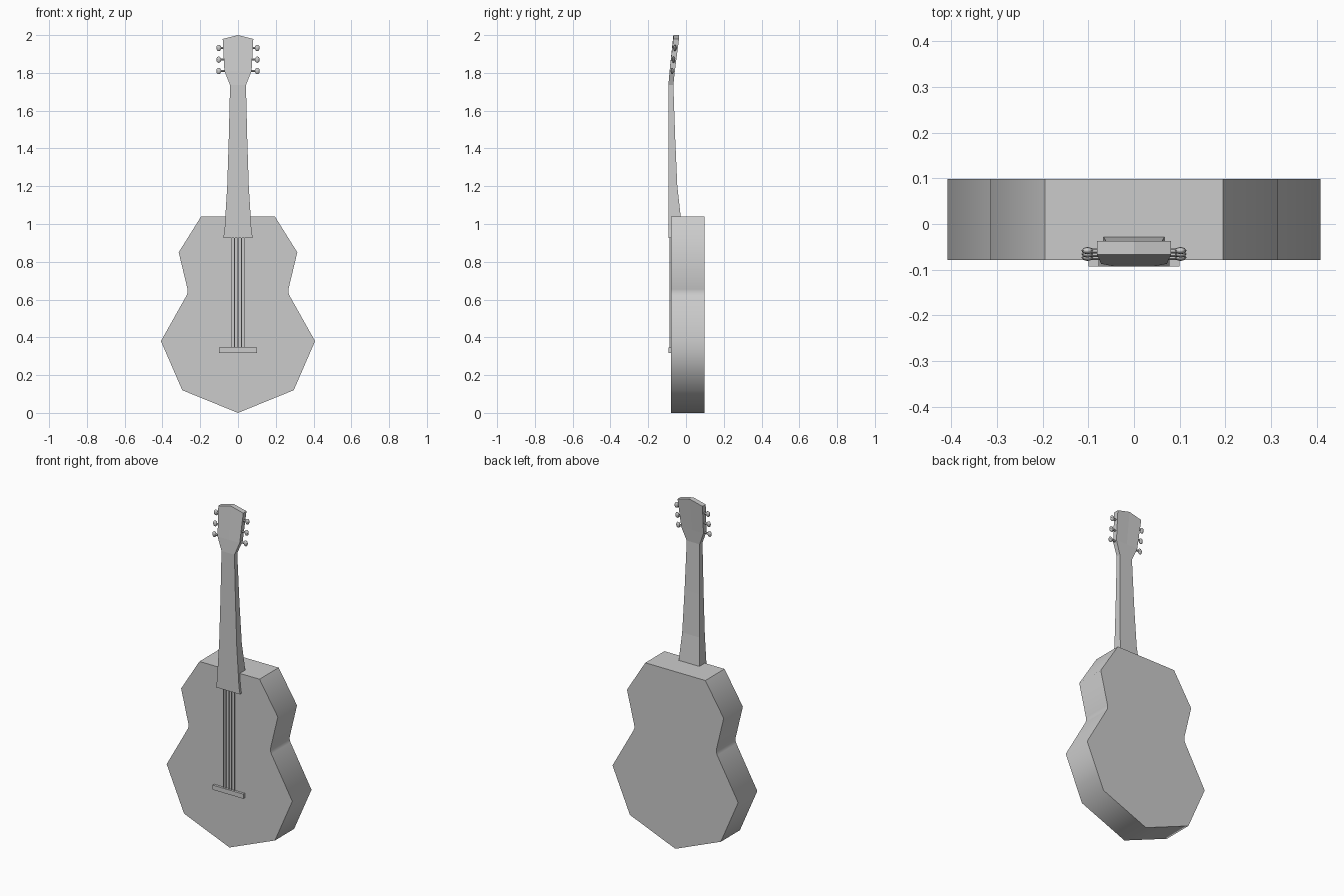
import bpy, bmesh
from math import radians, pi
from mathutils import Matrix, Vector

if "Cube" in bpy.data.objects:
    bpy.data.objects.remove(bpy.data.objects["Cube"])


def finish(name, bm, smooth=None):
    bmesh.ops.recalc_face_normals(bm, faces=bm.faces)
    mesh = bpy.data.meshes.new(name)
    bm.to_mesh(mesh)
    bm.free()
    ob = bpy.data.objects.new(name, mesh)
    bpy.context.collection.objects.link(ob)
    if smooth:
        bpy.ops.object.select_all(action='DESELECT')
        ob.select_set(True)
        bpy.context.view_layer.objects.active = ob
        bpy.ops.object.shade_smooth_by_angle(angle=radians(smooth))
    return ob


def box(name, x, y, z):
    bm = bmesh.new()
    size = Vector((x[1] - x[0], y[1] - y[0], z[1] - z[0]))
    mid = Vector((sum(x), sum(y), sum(z))) / 2
    bmesh.ops.create_cube(bm, size=1, matrix=Matrix.Translation(mid) @ Matrix.Diagonal(size).to_4x4())
    return finish(name, bm)


# Body: mirrored half outline, extruded front to back
half = [(0.295, 0.12), (0.408, 0.38), (0.272, 0.622), (0.266, 0.638),
        (0.267, 0.655), (0.314, 0.85), (0.195, 1.04)]
outline = [(0, 0)] + half + [(-x, z) for x, z in reversed(half)]
bm = bmesh.new()
face = bm.faces.new([bm.verts.new((x, -0.079, z)) for x, z in outline])
ext = bmesh.ops.extrude_face_region(bm, geom=[face])
bmesh.ops.translate(bm, vec=(0, 0.178, 0),
                    verts=[v for v in ext["geom"] if isinstance(v, bmesh.types.BMVert)])
finish("body", bm, 57)

# Neck and headstock: rows of z, half width, front y, back y, centre rise
rows = [(0.925, 0.078, -0.093, -0.07, 0),
        (0.97, 0.071, -0.093, -0.05, 0),
        (1.04, 0.067, -0.093, -0.028, 0),
        (1.2, 0.057, -0.093, -0.046, 0),
        (1.45, 0.049, -0.093, -0.057, 0),
        (1.735, 0.042, -0.093, -0.067, 0),
        (1.81, 0.072, -0.087, -0.059, 0),
        (1.98, 0.081, -0.067, -0.037, 0.02)]
bm = bmesh.new()
rings = []
for z, w, front, back, rise in rows:
    pts = [(-w, front, z), (0, front, z + rise), (w, front, z),
           (w, back, z), (0, back, z + rise), (-w, back, z)]
    rings.append([bm.verts.new(p) for p in pts])
for a, b in zip(rings, rings[1:]):
    for i in range(6):
        j = (i + 1) % 6
        bm.faces.new((a[i], a[j], b[j], b[i]))
for r in (rings[0], rings[-1]):
    bm.faces.new((r[0], r[1], r[4], r[5]))
    bm.faces.new((r[1], r[2], r[3], r[4]))
finish("neck_and_headstock", bm)

# Bridge and strings
box("bridge", (-0.1, 0.1), (-0.093, -0.077), (0.318, 0.345))
for i in range(5):
    x = (i - 2) * 0.018
    box("string_%d" % (i + 1), (x - 0.002, x + 0.002), (-0.087, -0.082), (0.34, 0.93))

# Tuning pegs: short shaft with a flattened knob, three on each side
for side in (-1, 1):
    for i, z in enumerate((1.81, 1.87, 1.932)):
        y = -0.073 + (z - 1.81) * 0.12
        bm = bmesh.new()
        bmesh.ops.create_cone(bm, cap_ends=True, segments=6, radius1=0.006, radius2=0.006, depth=0.04,
                              matrix=Matrix.Translation((side * 0.082, y, z)) @ Matrix.Rotation(pi / 2, 4, 'Y'))
        bmesh.ops.create_uvsphere(bm, u_segments=8, v_segments=6, radius=1,
                                  matrix=Matrix.Translation((side * 0.102, y, z))
                                  @ Matrix.Diagonal((0.013, 0.008, 0.017, 1)))
        finish("tuning_peg_%s_%d" % ("left" if side < 0 else "right", i + 1), bm, 40)
